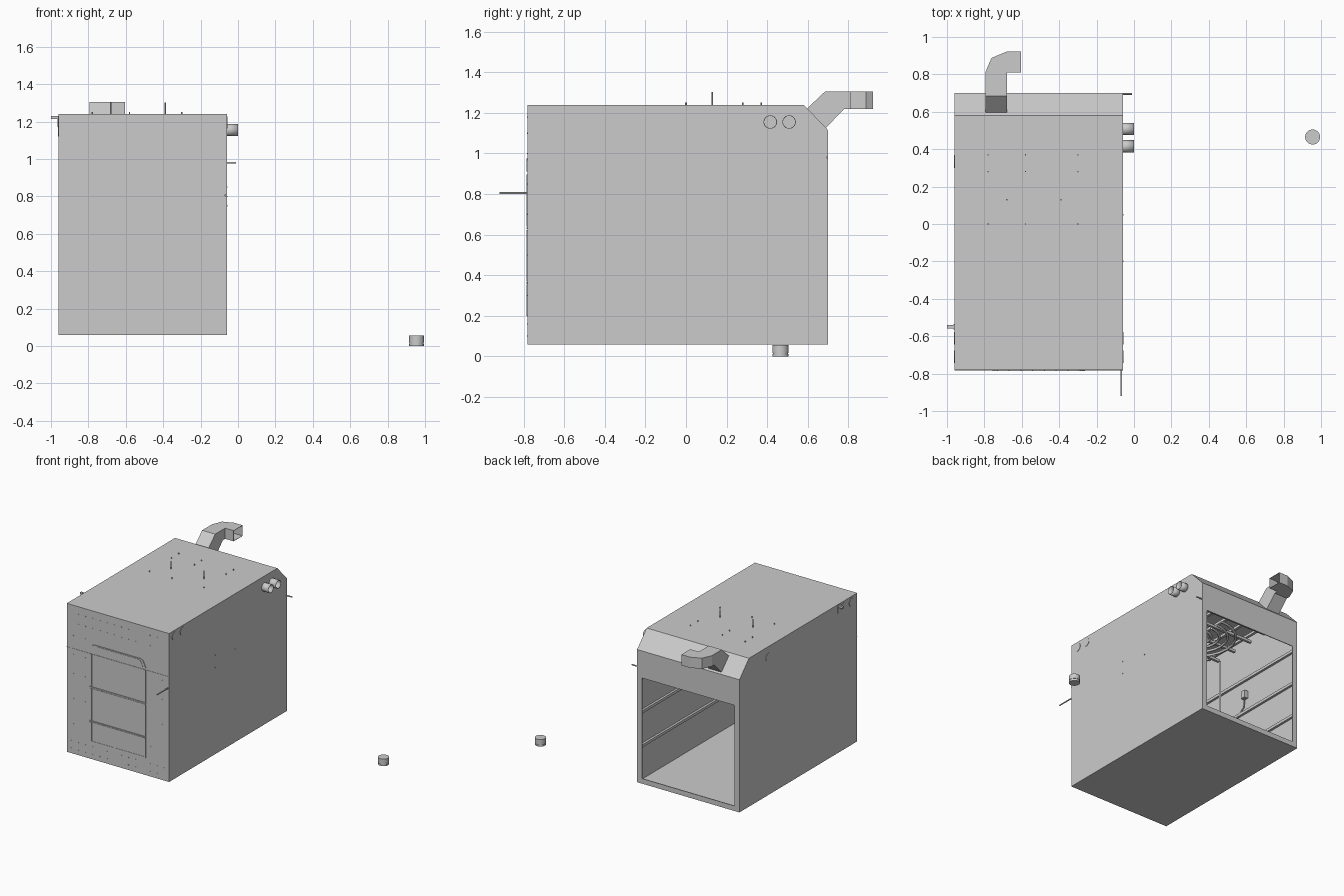
import bpy, bmesh, math
from mathutils import Vector

if "Cube" in bpy.data.objects:
    bpy.data.objects.remove(bpy.data.objects["Cube"])

X0, X1, Y0, Y1, Z0, Z1 = -0.96, -0.06, -0.78, 0.70, 0.06, 1.24


def finish(name, bm, smooth=False):
    me = bpy.data.meshes.new(name)
    bm.to_mesh(me)
    bm.free()
    ob = bpy.data.objects.new(name, me)
    bpy.context.collection.objects.link(ob)
    if smooth:
        bpy.ops.object.select_all(action='DESELECT')
        ob.select_set(True)
        bpy.context.view_layer.objects.active = ob
        bpy.ops.object.shade_smooth_by_angle(angle=math.radians(35))
    return ob


def box(name, lo, hi):
    bm = bmesh.new()
    bmesh.ops.create_cube(bm, size=1)
    for v in bm.verts:
        v.co = Vector([lo[i] + (v.co[i] + 0.5) * (hi[i] - lo[i]) for i in range(3)])
    return finish(name, bm)


def rod(name, a, b, r, n=12, caps=True):
    a, b = Vector(a), Vector(b)
    bm = bmesh.new()
    bmesh.ops.create_cone(bm, cap_ends=caps, segments=n, radius1=r, radius2=r, depth=(b - a).length)
    q = Vector((0, 0, 1)).rotation_difference(b - a)
    for v in bm.verts:
        v.co = q @ v.co + (a + b) / 2
    return finish(name, bm, True)


def tube(name, pts, r):
    cu = bpy.data.curves.new(name, 'CURVE')
    cu.dimensions, cu.bevel_depth, cu.bevel_resolution = '3D', r, 2
    cu.use_fill_caps = True
    sp = cu.splines.new('POLY')
    sp.points.add(len(pts) - 1)
    for p, c in zip(sp.points, pts):
        p.co = (*c, 1)
    ob = bpy.data.objects.new(name, cu)
    bpy.context.collection.objects.link(ob)
    return ob


# Cabin shell: side profile swept across x, open at the back
bm = bmesh.new()
prof = [(Y1, Z0), (Y0, Z0), (Y0, 0.895), (Y0, Z1), (0.58, Z1), (Y1, 1.115)]
L = [bm.verts.new((X0, y, z)) for y, z in prof]
R = [bm.verts.new((X1, y, z)) for y, z in prof]
bm.faces.new(L)
bm.faces.new(R[::-1])
for i in range(5):
    bm.faces.new((L[i], R[i], R[i + 1], L[i + 1]))
outer = [L[0], R[0], R[5], L[5]]
inner = [bm.verts.new((x, Y1, z)) for x, z in ((-0.915, 0.10), (-0.105, 0.10), (-0.105, 0.90), (-0.915, 0.90))]
for i in range(4):
    j = (i + 1) % 4
    bm.faces.new((outer[i], inner[i], inner[j], outer[j]))
bmesh.ops.recalc_face_normals(bm, faces=bm.faces)
shell = finish("cabin_shell", bm)
m = shell.modifiers.new("thickness", 'SOLIDIFY')
m.thickness, m.offset = 0.006, -1

# Front seam and door trim
box("front_seam", (X0, Y0 - 0.002, 0.893), (X1, Y0, 0.897))
F = Y0 - 0.005
for i, (a, b) in enumerate([(0.205, 0.355), (0.37, 0.623), (0.64, 0.897)]):
    box(f"door_panel_{i}", (-0.735, Y0 - 0.003, a), (-0.285, Y0, b))
    for x in (-0.757, -0.283):
        box(f"door_stile_{i}", (x, F, a), (x + 0.02, Y0, b))
for z in (0.20, 0.36, 0.63):
    box("door_rail", (-0.757, F, z - 0.002), (-0.263, Y0, z + 0.006))

# Door head: trapezoid with rounded shoulders
for nm, d, s, top in (("door_head", 0.005, 0.247, 0.975), ("door_head_panel", 0.007, 0.225, 0.968)):
    bm = bmesh.new()
    pts = [(-s, 0.912), (s, 0.912), (s - 0.015, 0.948), (s - 0.027, top - 0.006), (s - 0.045, top),
           (-s + 0.045, top), (-s + 0.027, top - 0.006), (-s + 0.015, 0.948)]
    f = bm.faces.new([bm.verts.new((-0.51 + x, Y0 - d, z)) for x, z in pts])
    e = bmesh.ops.extrude_face_region(bm, geom=[f])
    bmesh.ops.translate(bm, vec=(0, d, 0), verts=[v for v in e['geom'] if isinstance(v, bmesh.types.BMVert)])
    bmesh.ops.recalc_face_normals(bm, faces=bm.faces)
    finish(nm, bm)

# Square exhaust duct: open rings rising off the rear slope, then turning to +x
xa, xb, zl, zh = -0.795, -0.68, 1.22, 1.305
rings = [
    [(xa, 0.595, 1.22), (xb, 0.595, 1.22), (xb, 0.69, 1.127), (xa, 0.69, 1.127)],
    [(xa, 0.685, zh), (xb, 0.685, zh), (xb, 0.78, zl), (xa, 0.78, zl)],
    [(xa, 0.81, zh), (xb, 0.81, zh), (xb, 0.81, zl), (xa, 0.81, zl)],
    [(-0.762, 0.888, zh), (xb, 0.81, zh), (xb, 0.81, zl), (-0.762, 0.888, zl)],
    [(xb, 0.922, zh), (xb, 0.81, zh), (xb, 0.81, zl), (xb, 0.922, zl)],
    [(-0.605, 0.922, zh), (-0.605, 0.81, zh), (-0.605, 0.81, zl), (-0.605, 0.922, zl)]]
bm = bmesh.new()
vr = [[bm.verts.new(p) for p in r] for r in rings]
for a, b in zip(vr, vr[1:]):
    for i in range(4):
        j = (i + 1) % 4
        bm.faces.new((a[i], a[j], b[j], b[i]))
bmesh.ops.remove_doubles(bm, verts=bm.verts, dist=0.0005)
bmesh.ops.recalc_face_normals(bm, faces=bm.faces)
duct = finish("exhaust_duct", bm)
duct.modifiers.new("thickness", 'SOLIDIFY').thickness = 0.003

# Side pipe stubs and blank port covers
for y in (0.415, 0.508):
    p = rod("side_pipe", (X1 - 0.02, y, 1.155), (0, y, 1.155), 0.033, 24, False)
    p.modifiers.new("thickness", 'SOLIDIFY').thickness = 0.003
for y in (-0.71, -0.61):
    for x, s in ((X0, -1), (X1, 1)):
        rod("port_cover", (x, y, 1.195), (x + s * 0.003, y, 1.195), 0.033, 24)
rod("port_cover_rear", (X0, 0.335, 1.155), (X0 - 0.003, 0.335, 1.155), 0.035, 24)

# Loose cap beside the cabin
rod("loose_cap_base", (0.955, 0.465, 0), (0.955, 0.465, 0.012), 0.04, 32)
rod("loose_cap_neck", (0.955, 0.465, 0.012), (0.955, 0.465, 0.018), 0.037, 32)
rod("loose_cap_wall", (0.955, 0.465, 0.018), (0.955, 0.465, 0.056), 0.04, 32)

# Thin outside rods
for x in (-0.68, -0.39):
    rod("roof_rod", (x, 0.13, 1.2), (x, 0.13, 1.302), 0.004)
rod("front_rod", (-0.068, Y0, 0.805), (-0.068, -0.92, 0.805), 0.005)
rod("rear_rod", (X1, 0.695, 0.98), (-0.01, 0.695, 0.98), 0.005)
box("left_handle", (-1.0, -0.558, 1.215), (X0, -0.54, 1.231))
box("left_handle_plate", (X0 - 0.004, -0.565, 1.17), (X0, -0.535, 1.225))

# Small fasteners on roof, front and sides
for x in (-0.78, -0.58, -0.3):
    for y in (0.0, 0.28, 0.37):
        rod("roof_bolt", (x, y, Z1), (x, y, Z1 + 0.01), 0.004, 6)
for i in range(14):
    for z in (0.10, 0.16, 1.10, 1.18):
        x = -0.92 + i * 0.063
        rod("front_bolt", (x, Y0, z), (x, Y0 - 0.003, z), 0.003, 6)
for x in (-0.90, -0.80, -0.22, -0.12):
    for z in (0.3, 0.5, 0.7, 0.85, 1.0):
        rod("door_side_bolt", (x, Y0, z), (x, Y0 - 0.003, z), 0.003, 6)
for y, z in ((-0.2, 0.85), (-0.2, 0.75), (0.05, 0.8)):
    rod("side_bolt", (X1, y, z), (X1 + 0.004, y, z), 0.004, 6)

# Inside: wall rails, ceiling rack with bent pipes, wall lamp and cable
for x, s in ((X0 + 0.006, 1), (X1 - 0.006, -1)):
    for z in (0.33, 0.60, 0.87):
        box("wall_rail", (min(x, x + s * 0.018), -0.76, z), (max(x, x + s * 0.018), 0.68, z + 0.022))
for y in (-0.1, 0.08, 0.26, 0.42):
    box("ceiling_crossbar", (-0.88, y, 1.10), (-0.35, y + 0.02, 1.12))
for x in (-0.84, -0.70, -0.56, -0.42):
    box("ceiling_bar", (x, -0.15, 1.12), (x + 0.02, 0.45, 1.14))
for i in range(4):
    r = 0.10 + 0.06 * i
    arc = [(-0.5 - r * math.cos(t * math.pi / 12), 0.12 + r * math.sin(t * math.pi / 12), 1.08) for t in range(-6, 7)]
    tube("ceiling_pipe", arc, 0.010)
rod("corner_pole", (-0.90, -0.10, 0.55), (-0.90, -0.10, 1.12), 0.008)
box("wall_lamp", (X0 + 0.006, 0.11, 0.72), (X0 + 0.04, 0.15, 0.78))
tube("lamp_cable", [(-0.94, 0.13, 0.72), (-0.94, 0.12, 0.65), (-0.94, 0.02, 0.58)], 0.005)
